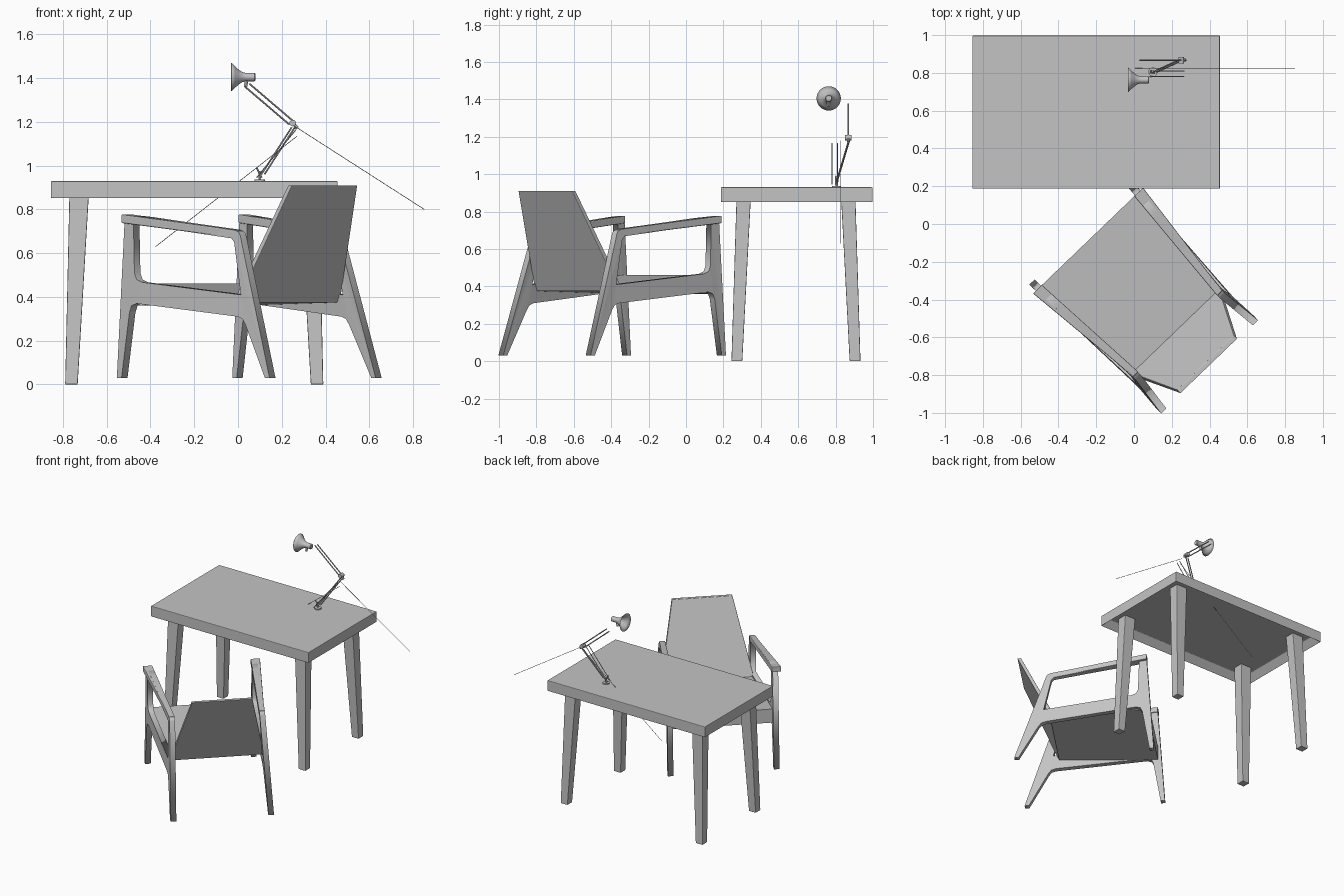
import bpy, bmesh, math
from mathutils import Vector, Matrix

cube = bpy.data.objects.get("Cube")
if cube:
    bpy.data.objects.remove(cube, do_unlink=True)

grey = bpy.data.materials.new("plain_grey")
grey.use_nodes = True
colour = (0.55, 0.55, 0.55, 1)
grey.diffuse_color = colour
grey.node_tree.nodes["Principled BSDF"].inputs["Base Color"].default_value = colour


def finish(name, bm, matrix=None, smooth=False, bevel=0):
    if matrix:
        bm.transform(matrix)
    bmesh.ops.recalc_face_normals(bm, faces=bm.faces)
    mesh = bpy.data.meshes.new(name)
    bm.to_mesh(mesh)
    bm.free()
    mesh.materials.append(grey)
    obj = bpy.data.objects.new(name, mesh)
    bpy.context.collection.objects.link(obj)
    if bevel:
        mod = obj.modifiers.new("soft_edges", "BEVEL")
        mod.width, mod.segments = bevel, 2
    if smooth:
        bpy.ops.object.select_all(action="DESELECT")
        obj.select_set(True)
        bpy.context.view_layer.objects.active = obj
        bpy.ops.object.shade_smooth_by_angle()
    return obj


def loft(name, end_a, end_b, matrix=None, bevel=0):
    """Solid between two four-cornered ends."""
    bm = bmesh.new()
    a = [bm.verts.new(p) for p in end_a]
    b = [bm.verts.new(p) for p in end_b]
    bm.faces.new(a)
    bm.faces.new(b)
    for i in range(4):
        j = (i + 1) % 4
        bm.faces.new((a[i], a[j], b[j], b[i]))
    return finish(name, bm, matrix, bevel=bevel)


def rect(x0, x1, y0, y1, z):
    return [(x0, y0, z), (x1, y0, z), (x1, y1, z), (x0, y1, z)]


def rod(name, a, b, radius, sides=8):
    a, b = Vector(a), Vector(b)
    bm = bmesh.new()
    bmesh.ops.create_cone(bm, cap_ends=True, segments=sides, radius1=radius,
                          radius2=radius, depth=(b - a).length)
    turn = (b - a).to_track_quat("Z", "Y").to_matrix().to_4x4()
    return finish(name, bm, Matrix.Translation((a + b) / 2) @ turn, smooth=True)


# Table top with a recessed underside
bm = bmesh.new()
bmesh.ops.create_cube(bm, size=1)
bmesh.ops.transform(bm, verts=bm.verts, matrix=Matrix.Translation((-0.2, 0.592, 0.89))
                    @ Matrix.Diagonal((1.31, 0.81, 0.08, 1)))
under = [f for f in bm.faces if f.normal.z < -0.5]
bmesh.ops.inset_region(bm, faces=under, thickness=0.06)
for v in under[0].verts:
    v.co.z += 0.05
finish("table_top", bm, bevel=0.004)

# Splayed table legs
for sx in (-1, 1):
    for sy in (-1, 1):
        place = Matrix.Translation((-0.2, 0.588, 0)) @ Matrix.Diagonal((sx, sy, 1, 1))
        loft("table_leg", rect(0.533, 0.59, 0.287, 0.345, 0),
             rect(0.48, 0.57, 0.24, 0.317, 0.9), place, bevel=0.004)

# Chair frame: side outline and arm opening in (depth, height)
CHAIR = Matrix.Translation((0.062, -0.405, 0)) @ Matrix.Rotation(math.radians(43.9), 4, "Z")
OUTLINE = [(0.488, 0.03), (0.458, 0.03), (0.408, 0.33), (0.395, 0.36), (0.365, 0.37),
           (-0.27, 0.31), (-0.3, 0.3), (-0.32, 0.275), (-0.458, 0.03), (-0.488, 0.03),
           (-0.268, 0.68), (-0.26, 0.695), (-0.235, 0.705), (0.3, 0.765), (0.437, 0.776)]
OPENING = [(0.385, 0.735), (0.378, 0.51), (0.365, 0.48), (0.33, 0.467),
           (-0.285, 0.41), (-0.232, 0.65), (-0.215, 0.668)]


def side_frame(side):
    curve = bpy.data.curves.new("frame_outline", "CURVE")
    curve.dimensions, curve.fill_mode, curve.extrude = "2D", "BOTH", 0.019
    for points in (OUTLINE, OPENING):
        spline = curve.splines.new("POLY")
        spline.points.add(len(points) - 1)
        spline.use_cyclic_u = True
        for p, (y, z) in zip(spline.points, points):
            p.co = (y, z, 0, 1)
    helper = bpy.data.objects.new("frame_helper", curve)
    bpy.context.collection.objects.link(helper)
    bpy.context.view_layer.update()
    flat = helper.evaluated_get(bpy.context.evaluated_depsgraph_get()).to_mesh()
    bm = bmesh.new()
    bm.from_mesh(flat)
    bpy.data.objects.remove(helper, do_unlink=True)
    bmesh.ops.remove_doubles(bm, verts=bm.verts, dist=0.0005)
    # Frames draw together toward the rear, more so at arm height
    for v in bm.verts:
        y, z, t = v.co
        v.co = (side * (0.365 - (0.028 + 0.07 * z) * (0.45 - y) + t), y, z)
    finish("chair_side_frame", bm, CHAIR)


for side in (-1, 1):
    side_frame(side)
    flip = CHAIR @ Matrix.Diagonal((side, 1, 1, 1))
    # Armrest, broad at the front
    loft("armrest",
         [(0.339, 0.44, 0.738), (0.404, 0.44, 0.738), (0.404, 0.44, 0.778), (0.339, 0.44, 0.778)],
         [(0.29, -0.245, 0.668), (0.327, -0.245, 0.668),
          (0.327, -0.245, 0.706), (0.29, -0.245, 0.706)], flip, bevel=0.005)

# Seat wedge and tapered backrest
loft("seat",
     [(-0.352, 0.44, 0.36), (0.352, 0.44, 0.36), (0.352, 0.44, 0.462), (-0.352, 0.44, 0.462)],
     [(-0.32, -0.24, 0.375), (0.32, -0.24, 0.375), (0.32, -0.24, 0.4), (-0.32, -0.24, 0.4)],
     CHAIR)
loft("backrest", rect(-0.325, 0.325, -0.245, -0.215, 0.375),
     rect(-0.208, 0.208, -0.482, -0.457, 0.91), CHAIR, bevel=0.003)

# Lamp shade: an open flared shell around the x axis
PROFILE = [(-0.03, 0.065), (-0.012, 0.047), (0.005, 0.033), (0.02, 0.023), (0.035, 0.019),
           (0.076, 0.019), (0.08, 0.015), (0.08, 0.0)]
bm = bmesh.new()
ring = [bm.verts.new((x, r, 0)) for x, r in PROFILE]
edges = [bm.edges.new(pair) for pair in zip(ring, ring[1:])]
bmesh.ops.spin(bm, geom=ring + edges, cent=(0, 0, 0), axis=(1, 0, 0),
               angle=math.tau, steps=32)
bmesh.ops.remove_doubles(bm, verts=bm.verts, dist=0.0001)
shade = finish("lamp_shade", bm, Matrix.Translation((0, 0.763, 1.405)), smooth=True)
wall = shade.modifiers.new("wall", "SOLIDIFY")
wall.thickness = 0.002

# Lamp base, joints and paired arms
rod("lamp_base", (0.1, 0.805, 0.925), (0.1, 0.805, 0.938), 0.024, 24)
rod("lamp_post", (0.1, 0.805, 0.93), (0.098, 0.81, 0.975), 0.006, 12)
rod("lamp_clamp", (0.108, 0.8, 0.945), (0.085, 0.8, 0.99), 0.004)
rod("shade_joint", (0.04, 0.763, 1.395), (0.034, 0.763, 1.36), 0.008, 12)
rod("elbow_joint", (0.25, 0.85, 1.195), (0.25, 0.885, 1.195), 0.015, 16)
rod("elbow_plate", (0.24, 0.868, 1.205), (0.272, 0.868, 1.172), 0.008)
for dx, dz in ((0, 0), (0.022, 0.012)):
    rod("upper_arm", (0.03 + dx, 0.868, 1.363 + dz), (0.235 + dx, 0.868, 1.188 + dz), 0.004)
    rod("lower_arm", (0.1 + dx, 0.805, 0.95 + dz), (0.245 + dx, 0.872, 1.175 + dz), 0.004)
for y in (0.78, 0.81):
    rod("spring_rod", (0.085, y, 0.945), (0.265, y, 1.165), 0.0025)

# Thin wires
rod("long_wire", (-0.377, 0.825, 0.63), (0.27, 0.825, 1.135), 0.0015, 6)
rod("side_wire", (0.26, 0.825, 1.18), (0.852, 0.825, 0.8), 0.0015, 6)
